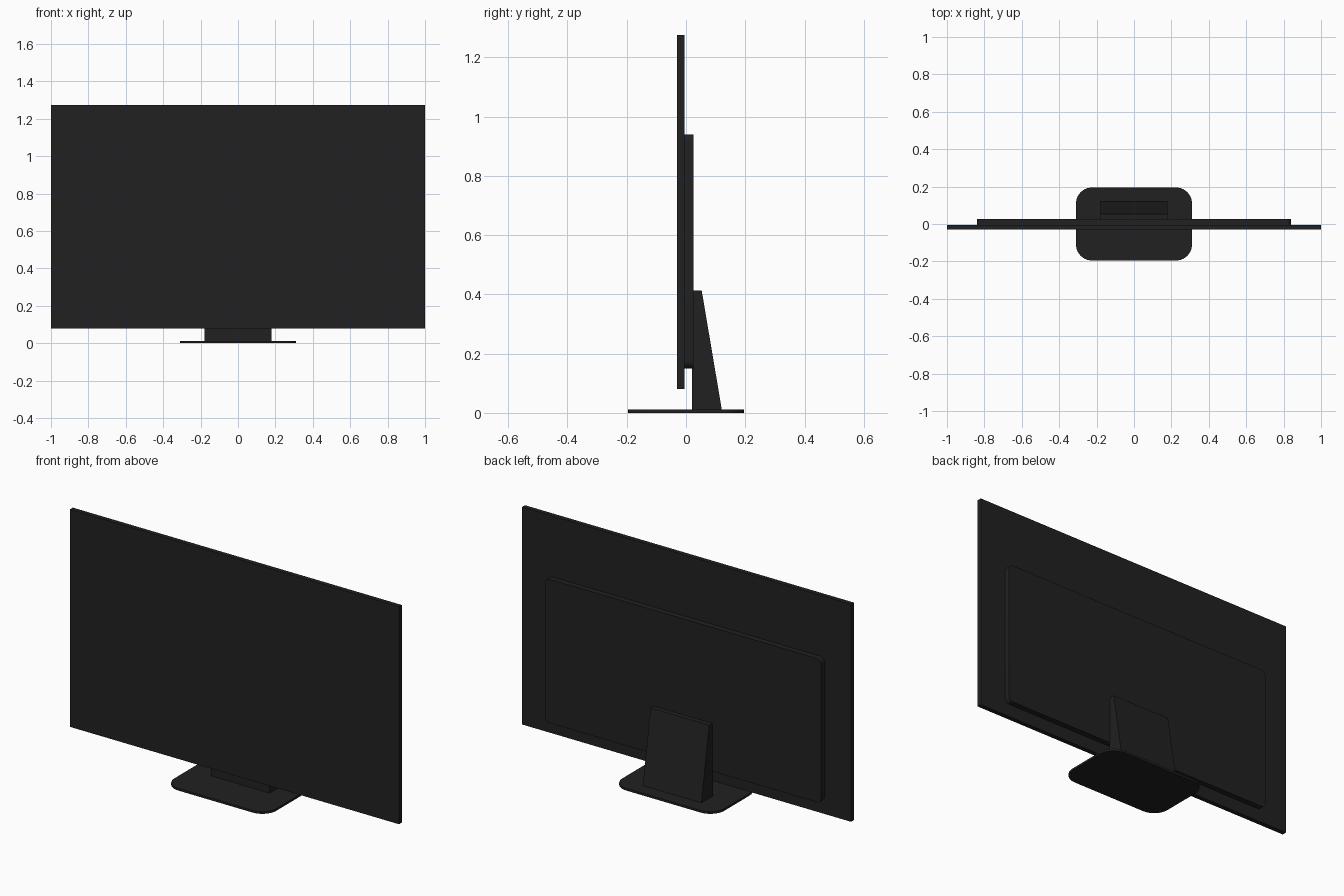
import bpy
import bmesh
import math
from mathutils import Vector

cube = bpy.data.objects.get("Cube")
if cube:
    bpy.data.objects.remove(cube, do_unlink=True)

black = bpy.data.materials.new("matte black")
black.use_nodes = True
colour = (0.015, 0.015, 0.015, 1)
black.diffuse_color = colour
shader = black.node_tree.nodes["Principled BSDF"]
shader.inputs["Base Color"].default_value = colour
shader.inputs["Roughness"].default_value = 0.6


def extrude_profile(name, points, depth):
    """Extrude a flat outline of 3D points along the depth vector."""
    bm = bmesh.new()
    face = bm.faces.new([bm.verts.new(p) for p in points])
    result = bmesh.ops.extrude_face_region(bm, geom=[face])
    moved = [v for v in result["geom"] if isinstance(v, bmesh.types.BMVert)]
    bmesh.ops.translate(bm, verts=moved, vec=Vector(depth))
    bmesh.ops.recalc_face_normals(bm, faces=bm.faces)
    mesh = bpy.data.meshes.new(name)
    bm.to_mesh(mesh)
    bm.free()
    mesh.materials.append(black)
    obj = bpy.data.objects.new(name, mesh)
    bpy.context.collection.objects.link(obj)
    return obj


def rounded_rectangle(half_w, low, high, radius, steps=10):
    """Outline of a rectangle with round corners, centred on the first axis."""
    centres = [(half_w - radius, high - radius), (radius - half_w, high - radius),
               (radius - half_w, low + radius), (half_w - radius, low + radius)]
    outline = []
    for corner, (cx, cy) in enumerate(centres):
        for i in range(steps + 1):
            a = math.pi / 2 * (corner + i / steps)
            outline.append((cx + radius * math.cos(a), cy + radius * math.sin(a)))
    return outline


def smooth(obj):
    bpy.ops.object.select_all(action="DESELECT")
    obj.select_set(True)
    bpy.context.view_layer.objects.active = obj
    bpy.ops.object.shade_smooth_by_angle(angle=math.radians(30))


# Thin display panel
extrude_profile("display_panel",
                [(-1, -0.03, 0.08), (1, -0.03, 0.08), (1, -0.03, 1.275), (-1, -0.03, 1.275)],
                (0, 0.025, 0))

# Raised rear housing with softened corners
housing = rounded_rectangle(0.84, 0.15, 0.94, 0.027)
smooth(extrude_profile("rear_housing", [(x, -0.005, z) for x, z in housing], (0, 0.031, 0)))

# Wedge-shaped stand
wedge = [(0.02, 0.01), (0.121, 0.01), (0.053, 0.413), (0.02, 0.413)]
extrude_profile("stand_neck", [(-0.178, y, z) for y, z in wedge], (0.356, 0, 0))

# Flat foot plate
foot = rounded_rectangle(0.31, -0.195, 0.195, 0.085)
smooth(extrude_profile("stand_base", [(x, y, 0) for x, y in foot], (0, 0, 0.012)))
